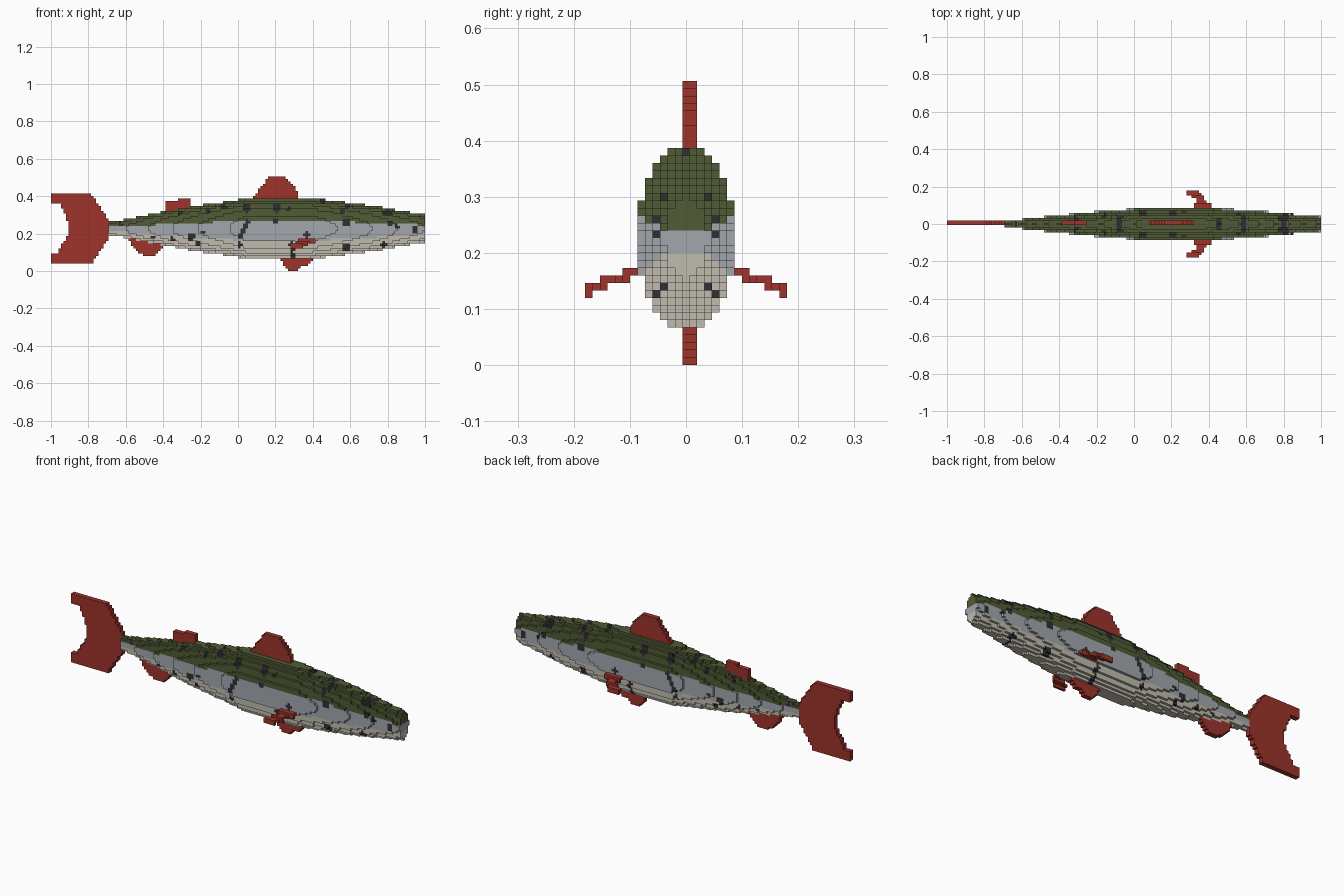
import bpy, bmesh, math

if "Cube" in bpy.data.objects:
    bpy.data.objects.remove(bpy.data.objects["Cube"], do_unlink=True)

S = 2 / 150          # block size
AXIS = 17 * S        # height of the body's centre line


def material(name, rgb):
    m = bpy.data.materials.new(name)
    m.use_nodes = True
    m.diffuse_color = (*rgb, 1)
    b = m.node_tree.nodes["Principled BSDF"]
    b.inputs["Base Color"].default_value = (*rgb, 1)
    b.inputs["Roughness"].default_value = 0.8
    return m


GREEN = material("olive green", (0.080, 0.105, 0.035))
GREY = material("silver grey", (0.36, 0.385, 0.42))
CREAM = material("belly cream", (0.53, 0.50, 0.42))
DARK = material("dark spots", (0.030, 0.030, 0.036))
RED = material("fin red", (0.34, 0.034, 0.024))


# Block grid: i counts from the tail, j from the middle, k from the floor
def centre(i, j, k):
    return (i + 0.5) * S - 1, j * S, (k + 0.5) * S


SIDES = [((1, 0, 0), ((1, 0, 0), (1, 1, 0), (1, 1, 1), (1, 0, 1))),
         ((-1, 0, 0), ((0, 0, 0), (0, 0, 1), (0, 1, 1), (0, 1, 0))),
         ((0, 1, 0), ((0, 1, 0), (0, 1, 1), (1, 1, 1), (1, 1, 0))),
         ((0, -1, 0), ((0, 0, 0), (1, 0, 0), (1, 0, 1), (0, 0, 1))),
         ((0, 0, 1), ((0, 0, 1), (1, 0, 1), (1, 1, 1), (0, 1, 1))),
         ((0, 0, -1), ((0, 0, 0), (0, 1, 0), (1, 1, 0), (1, 0, 0)))]


def build(name, cells, mats):
    """Make the outer skin of a {cell: material index} block model."""
    bm = bmesh.new()
    verts = {}
    for (i, j, k), mat in cells.items():
        for (di, dj, dk), corners in SIDES:
            if (i + di, j + dj, k + dk) in cells:
                continue
            loop = []
            for a, b, c in corners:
                key = (i + a, j + b, k + c)
                if key not in verts:
                    verts[key] = bm.verts.new((key[0] * S - 1, (key[1] - 0.5) * S, key[2] * S))
                loop.append(verts[key])
            bm.faces.new(loop).material_index = mat
    mesh = bpy.data.meshes.new(name)
    bm.to_mesh(mesh)
    bm.free()
    for m in mats:
        mesh.materials.append(m)
    ob = bpy.data.objects.new(name, mesh)
    bpy.context.collection.objects.link(ob)
    return ob


def lerp(table, x):
    for (x0, v0), (x1, v1) in zip(table, table[1:]):
        if x <= x1:
            return v0 + (v1 - v0) * (x - x0) / (x1 - x0)
    return table[-1][1]


def inside(poly, x, z):
    hit = False
    for (x0, z0), (x1, z1) in zip(poly, poly[1:] + poly[:1]):
        if (z0 > z) != (z1 > z) and x < x0 + (x1 - x0) * (z - z0) / (z1 - z0):
            hit = not hit
    return hit


# Body: half height along the length, elliptical section
HEIGHT = [(-0.70, 0.037), (-0.62, 0.045), (-0.53, 0.062), (-0.43, 0.083), (-0.30, 0.107),
          (-0.20, 0.124), (-0.05, 0.145), (0.05, 0.162), (0.38, 0.162), (0.52, 0.147),
          (0.72, 0.122), (0.85, 0.098), (1.0, 0.0735)]
WIDTH_RATIO = 0.55

# Spots: x, z, radius, mirrored on both flanks
SPOTS = [(-.63, .25, .014), (-.45, .18, .012), (-.35, .17, .012), (-.25, .185, .021),
         (-.19, .205, .012), (-.21, .145, .014), (-.16, .325, .016), (-.075, .345, .016),
         (-.31, .31, .012), (.045, .335, .024), (.05, .26, .014), (.04, .235, .014),
         (.025, .21, .016), (.01, .185, .014), (.01, .14, .014), (.205, .335, .024),
         (.20, .265, .014), (.27, .33, .014), (.365, .195, .016), (.285, .14, .015),
         (.29, .115, .016), (.29, .085, .016), (.455, .37, .014), (.56, .318, .013),
         (.59, .345, .014), (.58, .26, .020), (.58, .13, .022), (.80, .312, .024),
         (.78, .14, .018), (.81, .255, .016), (.85, .235, .014), (.945, .22, .017)]


def body_colour(x, z, h):
    if any(math.hypot(x - a, z - b) < r for a, b, r in SPOTS):
        return 3
    if z - AXIS > 0.25 * h:
        return 0
    return 2 if z - AXIS < -0.4 * h else 1


body = {}
for i in range(23, 150):
    for j in range(-6, 7):
        for k in range(5, 29):
            x, y, z = centre(i, j, k)
            h = lerp(HEIGHT, x)
            if (y / (WIDTH_RATIO * h)) ** 2 + ((z - AXIS) / h) ** 2 < 1:
                body[i, j, k] = body_colour(x, z, h)
build("body", body, [GREEN, GREY, CREAM, DARK])

# Upright fins: outlines in x and z, two blocks thick
FINS = {
    "tail_fin": [(-1, .415), (-.787, .415), (-.75, .36), (-.69, .27), (-.69, .175), (-.78, .045),
                 (-1, .045), (-1, .095), (-.96, .095), (-.95, .13), (-.905, .20), (-.9, .228),
                 (-.93, .31), (-.955, .365), (-1, .365)],
    "dorsal_fin": [(.085, .37), (.085, .40), (.11, .43), (.13, .46), (.165, .506), (.245, .506),
                   (.28, .48), (.305, .45), (.32, .41), (.32, .37)],
    "rear_back_fin": [(-.39, .31), (-.39, .375), (-.325, .375), (-.325, .388), (-.25, .388), (-.25, .32)],
    "anal_fin": [(-.59, .18), (-.57, .14), (-.545, .11), (-.50, .078), (-.455, .078), (-.42, .105),
                 (-.39, .13), (-.39, .18)],
    "belly_fin": [(.22, .075), (.245, .035), (.275, .005), (.275, 0), (.315, 0), (.335, .02),
                  (.375, .035), (.405, .075)],
}
for name, outline in FINS.items():
    cells = {}
    for i in range(150):
        for k in range(38):
            x, _, z = centre(i, 0, k)
            if inside(outline, x, z):
                cells[i, 0, k] = cells[i, 1, k] = 0
    build(name, cells, [RED])

# Side fins: per row outwards, the x range and the layers it fills
ROWS = {6: (.33, .41, (12,)), 7: (.32, .41, (12,)), 8: (.32, .41, (11, 12)), 9: (.34, .39, (11,)),
        10: (.33, .38, (11,)), 11: (.31, .37, (10, 11)), 12: (.285, .36, (10,)), 13: (.28, .345, (9, 10))}
for name, side in (("left_side_fin", 1), ("right_side_fin", -1)):
    cells = {}
    for j, (x0, x1, layers) in ROWS.items():
        for i in range(150):
            if x0 < centre(i, 0, 0)[0] < x1:
                for k in layers:
                    cells[i, side * j, k] = 0
    # front/back facing: the fins spread along y, one on each flank
    build(name, cells, [RED])
